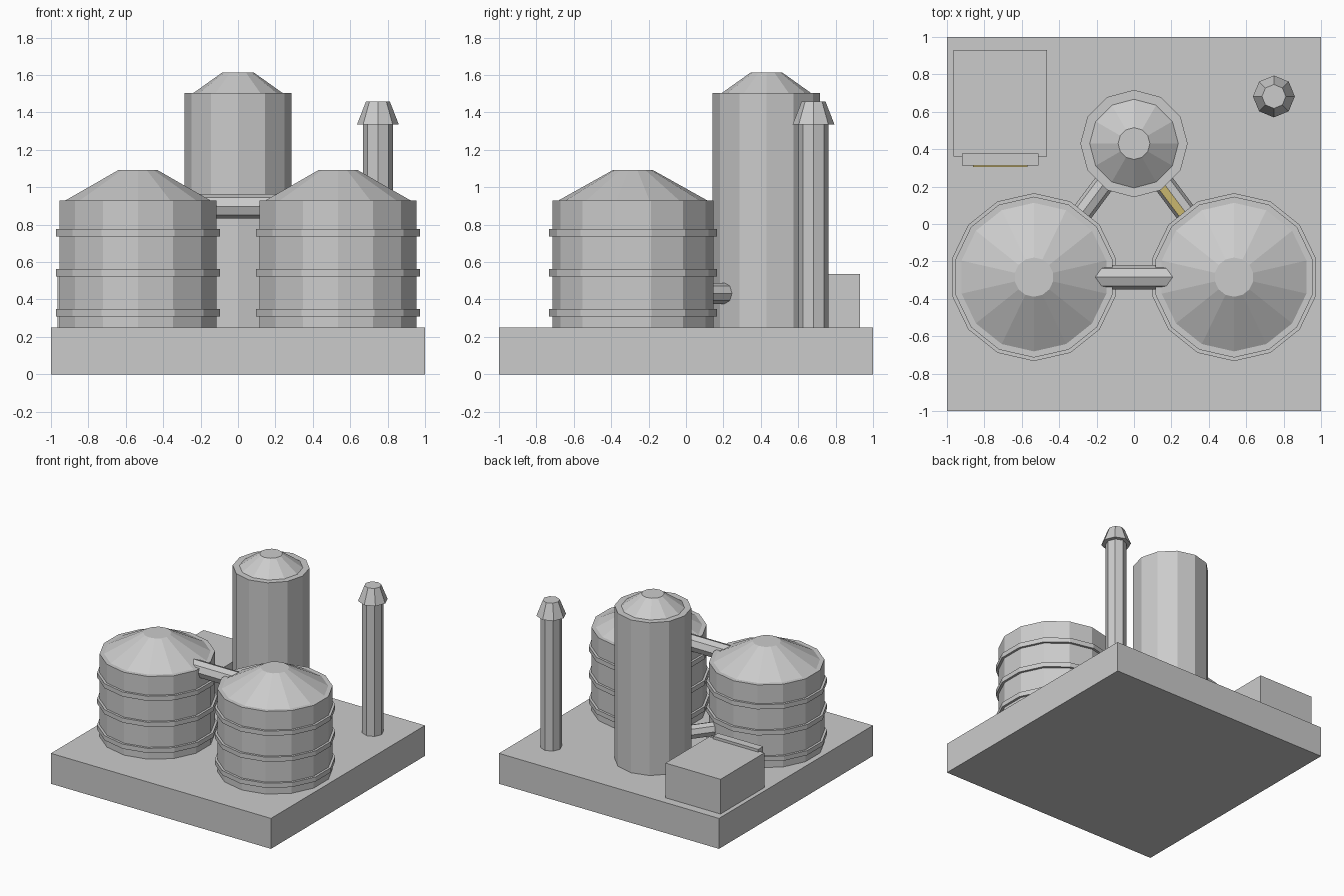
import bpy, bmesh
from math import sin, cos, pi
from mathutils import Vector

if "Cube" in bpy.data.objects:
    bpy.data.objects.remove(bpy.data.objects["Cube"])

yellow = bpy.data.materials.new("yellow_paint")
yellow.diffuse_color = (0.75, 0.6, 0.2, 1)
yellow.use_nodes = True
yellow.node_tree.nodes["Principled BSDF"].inputs["Base Color"].default_value = yellow.diffuse_color


def finish(name, bm):
    bmesh.ops.recalc_face_normals(bm, faces=bm.faces[:])
    mesh = bpy.data.meshes.new(name)
    bm.to_mesh(mesh)
    bm.free()
    ob = bpy.data.objects.new(name, mesh)
    bpy.context.collection.objects.link(ob)
    return ob


def box(name, lo, hi):
    bm = bmesh.new()
    bmesh.ops.create_cube(bm, size=1)
    for v in bm.verts:
        v.co = [l + (c + 0.5) * (h - l) for c, l, h in zip(v.co, lo, hi)]
    return finish(name, bm)


def lathe(name, profile, sides, at=(0, 0)):
    """Closed faceted solid from (radius, z) points, one corner facing +y."""
    bm = bmesh.new()
    rings = []
    for r, z in profile:
        rings.append([bm.verts.new((at[0] + r * sin(2 * pi * i / sides),
                                    at[1] + r * cos(2 * pi * i / sides), z))
                      for i in range(sides)])
    for a, b in zip(rings, rings[1:]):
        for i in range(sides):
            j = (i + 1) % sides
            bm.faces.new((a[i], a[j], b[j], b[i]))
    bm.faces.new(rings[0])
    bm.faces.new(rings[-1])
    return finish(name, bm)


def pipe(name, start, end, r):
    start, end = Vector(start), Vector(end)
    ob = lathe(name, [(r, 0), (r, (end - start).length)], 8)
    ob.location = start
    ob.rotation_euler = (end - start).to_track_quat('Z', 'Y').to_euler()
    return ob


GROUND = 0.25
TOWER = Vector((0, 0.43, 0.433))

# Base slab
box("base_slab", (-1, -1, 0), (1, 1, GROUND))

# Two banded storage tanks, each piped to the tower
for side, s in (("left", -1), ("right", 1)):
    c = (s * 0.535, -0.284)
    lathe(side + "_tank", [(0.43, GROUND), (0.43, 0.93), (0.397, 0.93), (0.105, 1.093)], 14, c)
    for i in range(3):
        z = 0.31 + i * 0.214
        lathe(f"{side}_tank_band_{i + 1}", [(0.449, z), (0.449, z + 0.038)], 14, c)
    far = Vector((*c, TOWER.z))
    p = pipe(side + "_feed_pipe", TOWER.lerp(far, 0.25), TOWER.lerp(far, 0.6), 0.056)
    if s > 0:
        # Painted stripe on the inner upper facet
        p.data.materials.append(None)
        p.data.materials.append(yellow)
        q = p.rotation_euler.to_quaternion()
        face = max(p.data.polygons, key=lambda f: (q @ f.normal).dot(Vector((-0.8, -0.6, 1))))
        face.material_index = 1

# Pipe joining the two tanks
pipe("cross_pipe", (-0.22, -0.284, 0.898), (0.22, -0.284, 0.898), 0.066)

# Tall tower with domed cap
lathe("tower", [(0.287, GROUND), (0.287, 1.505), (0.237, 1.505), (0.085, 1.613)], 12, TOWER[:2])

# Chimney
lathe("chimney", [(0.08, GROUND), (0.08, 1.34)], 8, (0.748, 0.682))
lathe("chimney_cap", [(0.112, 1.335), (0.064, 1.458)], 8, (0.748, 0.682))

# Control hut with raised door surround and yellow door
box("hut", (-0.965, 0.36, GROUND), (-0.465, 0.93, 0.535))
box("hut_door_surround", (-0.92, 0.312, GROUND), (-0.51, 0.377, 0.557))
door = box("hut_door", (-0.86, 0.304, GROUND), (-0.57, 0.33, 0.5))
door.data.materials.append(yellow)
